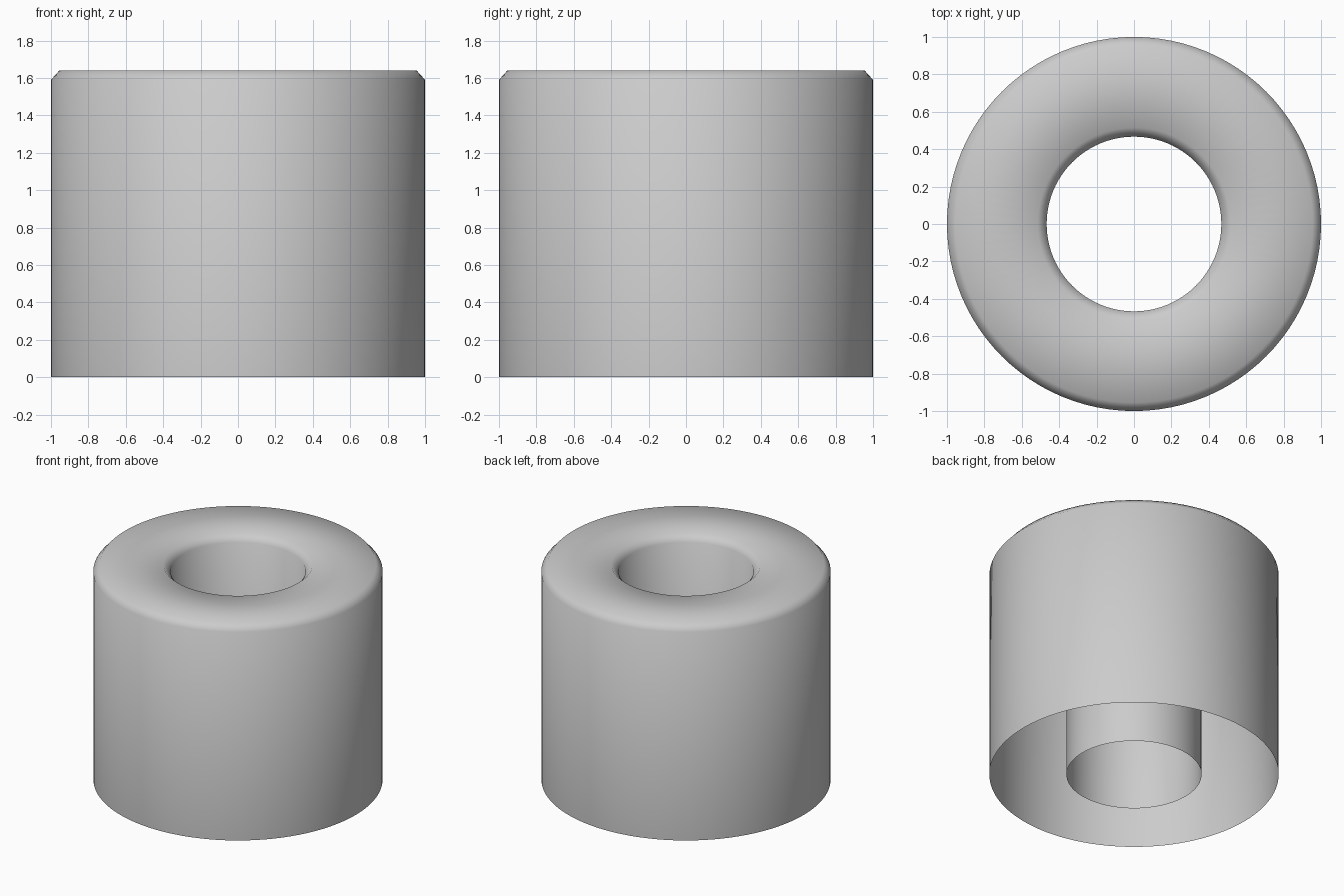
import bpy, bmesh, math

if "Cube" in bpy.data.objects:
    bpy.data.objects.remove(bpy.data.objects["Cube"])

# Ring sleeve: one lathe profile (radius, height), hollow and open underneath
PROFILE = [(1.0, 0.0), (1.0, 1.59), (0.955, 1.64),
           (0.515, 1.64), (0.467, 1.59), (0.467, 0.0)]
SIDES = 96


def lathe(name, profile, sides):
    bm = bmesh.new()
    rings = []
    for r, z in profile:
        rings.append([bm.verts.new((r * math.cos(math.tau * i / sides),
                                    r * math.sin(math.tau * i / sides), z))
                      for i in range(sides)])
    for low, high in zip(rings, rings[1:]):
        for i in range(sides):
            j = (i + 1) % sides
            face = bm.faces.new((low[i], low[j], high[j], high[i]))
            face.smooth = True  # soft shading runs across the bevels
    mesh = bpy.data.meshes.new(name)
    bm.to_mesh(mesh)
    bm.free()
    obj = bpy.data.objects.new(name, mesh)
    bpy.context.collection.objects.link(obj)
    return obj


lathe("hollow_sleeve", PROFILE, SIDES)
